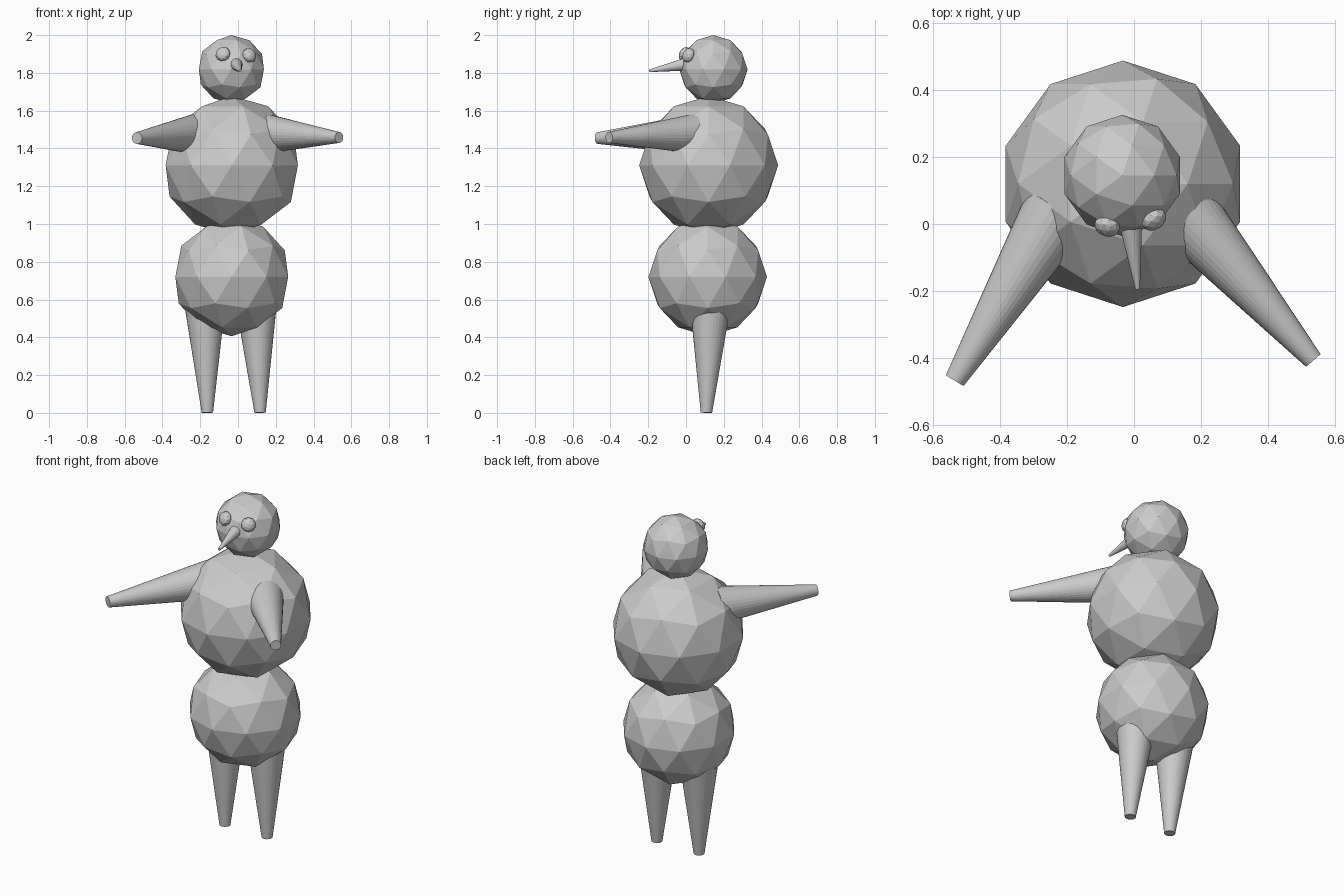
import bpy
from mathutils import Vector

if "Cube" in bpy.data.objects:
    bpy.data.objects.remove(bpy.data.objects["Cube"])


def ball(name, center, radius, flat_dir=None):
    """Low-poly ball; flat_dir squashes it along that direction."""
    bpy.ops.mesh.primitive_ico_sphere_add(subdivisions=2, radius=radius, location=center)
    ob = bpy.context.object
    ob.name = name
    if flat_dir:
        ob.scale = (1, 1, 0.7)
        ob.rotation_euler = Vector(flat_dir).to_track_quat('Z', 'Y').to_euler()
    return ob


def taper(name, base, tip, r_base, r_tip):
    """Truncated cone running from base to tip."""
    a, b = Vector(base), Vector(tip)
    d = b - a
    bpy.ops.mesh.primitive_cone_add(vertices=32, radius1=r_base, radius2=r_tip,
                                    depth=d.length, location=(a + b) / 2)
    ob = bpy.context.object
    ob.name = name
    ob.rotation_euler = d.to_track_quat('Z', 'Y').to_euler()
    return ob


# Stacked body
ball("lower_body", (-0.033, 0.115, 0.72), 0.314)
ball("upper_body", (-0.033, 0.12, 1.31), 0.368)
head = Vector((-0.035, 0.145, 1.819))
ball("head", head, 0.181)

# Eyes, flattened against the head
for name, pos in (("left_eye", (-0.08, -0.007, 1.90)), ("right_eye", (0.06, 0.013, 1.893))):
    ball(name, pos, 0.04, Vector(pos) - head)

# Nose
taper("nose", (-0.01, 0.0, 1.846), (0.011, -0.194, 1.811), 0.034, 0.007)

# Arms
taper("left_arm", (-0.223, 0.047, 1.475), (-0.535, -0.467, 1.455), 0.108, 0.031)
taper("right_arm", (0.142, 0.047, 1.478), (0.535, -0.407, 1.458), 0.106, 0.029)

# Legs
taper("left_leg", (-0.176, 0.13, 0.6), (-0.162, 0.108, 0.001), 0.112, 0.03)
taper("right_leg", (0.096, 0.13, 0.6), (0.117, 0.108, 0.001), 0.112, 0.03)
